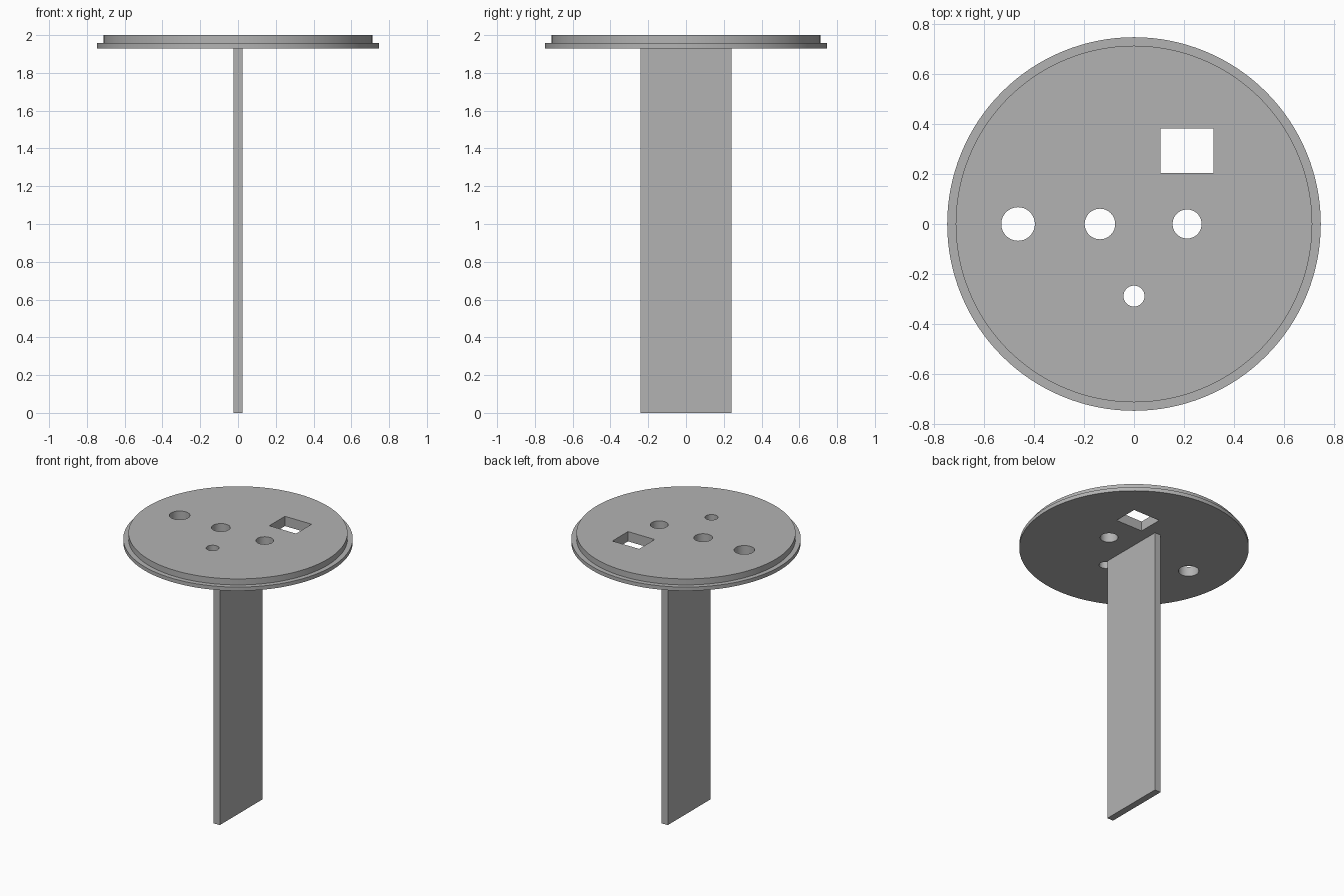
import bpy

cube = bpy.data.objects.get("Cube")
if cube:
    bpy.data.objects.remove(cube, do_unlink=True)

grey = bpy.data.materials.new("plain grey")
grey.use_nodes = True
grey.diffuse_color = (0.45, 0.45, 0.45, 1)
grey.node_tree.nodes["Principled BSDF"].inputs["Base Color"].default_value = grey.diffuse_color


def finish(name):
    ob = bpy.context.object
    ob.name = name
    ob.data.materials.append(grey)
    return ob


def disc(name, x, y, radius, bottom, top, sides=128):
    bpy.ops.mesh.primitive_cylinder_add(vertices=sides, radius=radius, depth=top - bottom,
                                        location=(x, y, (bottom + top) / 2))
    return finish(name)


def box(name, x, y, z, size):
    bpy.ops.mesh.primitive_cube_add(size=1, location=(x, y, z))
    ob = finish(name)
    ob.scale = size
    bpy.ops.object.transform_apply(location=False, rotation=False, scale=True)
    return ob


# Stepped round lid: wide flange with a narrower disc on top
UNDERSIDE, STEP, TOP = 1.93, 1.957, 2.0
lid_parts = [disc("flange", 0, 0, 0.746, UNDERSIDE, STEP),
             disc("top_disc", 0, 0, 0.712, STEP, TOP)]

# Cutters for the four round holes and the rectangular opening
cutters = [disc("hole_cutter", x, y, r, 1.85, 2.1, 64)
           for x, y, r in ((-0.463, 0, 0.067), (-0.136, 0, 0.061),
                           (0.212, 0, 0.058), (0, -0.288, 0.042))]
cutters.append(box("opening_cutter", 0.212, 0.292, 1.98, (0.212, 0.177, 0.25)))

for part in lid_parts:
    bpy.context.view_layer.objects.active = part
    for cutter in cutters:
        mod = part.modifiers.new("cut", "BOOLEAN")
        mod.object = cutter
        mod.solver = "EXACT"
        bpy.ops.object.modifier_apply(modifier=mod.name)
    bpy.ops.object.select_all(action="DESELECT")
    part.select_set(True)
    bpy.ops.object.shade_smooth_by_angle()

for cutter in cutters:
    bpy.data.objects.remove(cutter, do_unlink=True)

# Flat upright blade under the lid
box("blade", 0, 0, UNDERSIDE / 2, (0.048, 0.482, UNDERSIDE))
